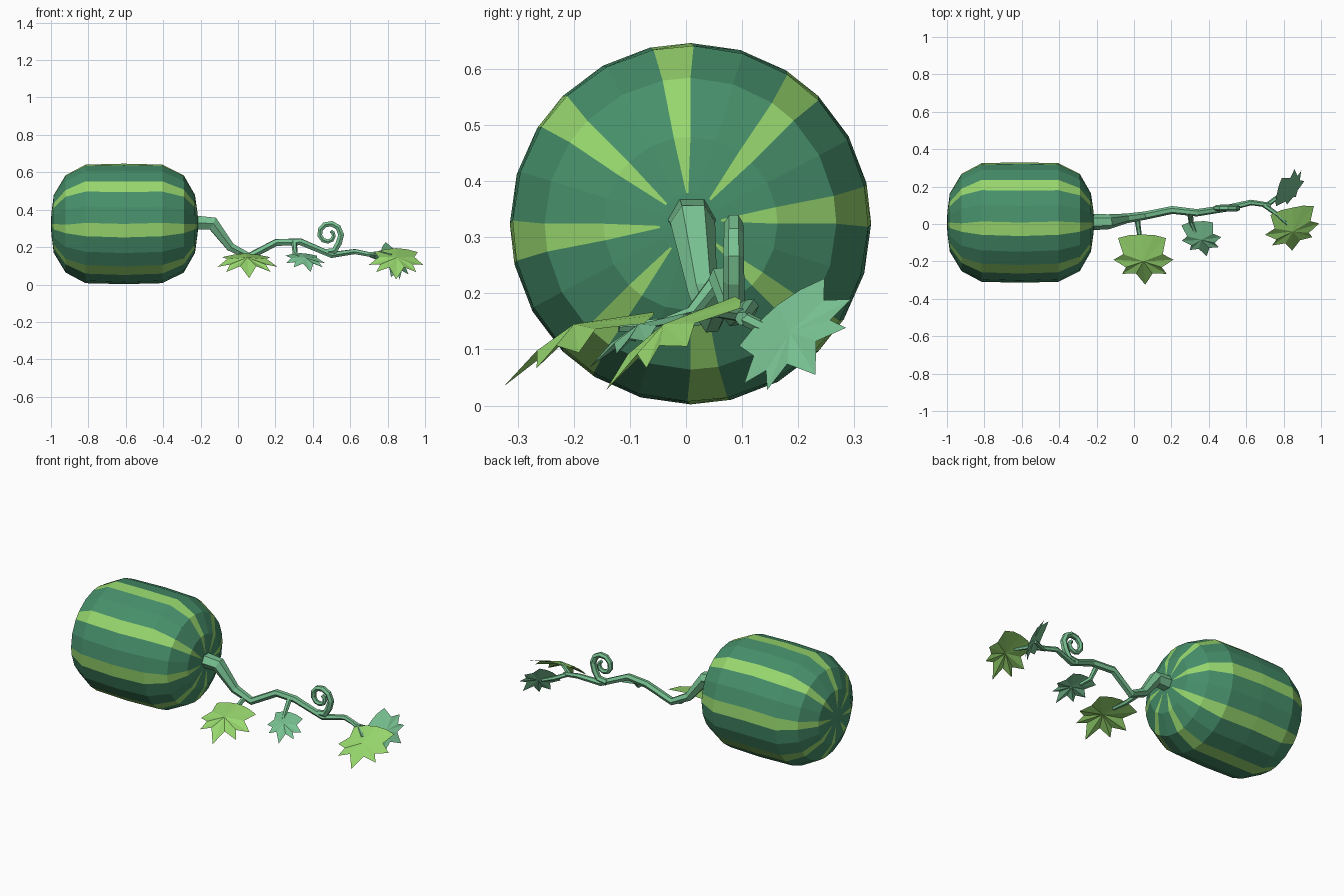
import bpy, bmesh
from math import sin, cos, radians
from mathutils import Vector

cube = bpy.data.objects.get("Cube")
if cube:
    bpy.data.objects.remove(cube)


def material(name, rgb):
    m = bpy.data.materials.new(name)
    m.use_nodes = True
    m.diffuse_color = (*rgb, 1)
    m.node_tree.nodes["Principled BSDF"].inputs["Base Color"].default_value = (*rgb, 1)
    return m


RIND = material("dark green rind", (0.062, 0.275, 0.145))
LIME = material("lime green", (0.31, 0.68, 0.155))
MINT = material("mint green", (0.19, 0.54, 0.29))


def mesh_object(name, bm, *mats):
    bmesh.ops.recalc_face_normals(bm, faces=bm.faces)
    me = bpy.data.meshes.new(name)
    bm.to_mesh(me)
    bm.free()
    for m in mats:
        me.materials.append(m)
    ob = bpy.data.objects.new(name, me)
    bpy.context.collection.objects.link(ob)
    return ob


# Melon: lathe along x; each ring is (x, radius, stripe start, stripe width)
def melon():
    rings = [(-0.998, 0.055, 4, 4), (-0.985, 0.155, 0, 11), (-0.922, 0.26, 1, 10),
             (-0.815, 0.317, -1, 13), (-0.61, 0.322, 0, 13), (-0.405, 0.317, -1, 13),
             (-0.29, 0.26, 0, 11), (-0.23, 0.155, 0, 11), (-0.216, 0.055, 4, 4)]
    bm = bmesh.new()
    loops = []
    for x, r, start, width in rings:
        gap = (45 - width) / 2
        loop = []
        for k in range(8):
            for extra in (0, width, width + gap):
                a = radians(45 * k + start + extra)
                loop.append(bm.verts.new((x, 0.008 + r * cos(a), 0.324 + r * sin(a))))
        loops.append(loop)
    n = len(loops[0])
    for one, two in zip(loops, loops[1:]):
        for i in range(n):
            j = (i + 1) % n
            f = bm.faces.new((one[i], one[j], two[j], two[i]))
            f.material_index = 1 if i % 3 == 0 else 0
    for loop, x in ((loops[0], -1.0), (loops[-1], -0.212)):
        pole = bm.verts.new((x, 0.008, 0.324))
        for i in range(n):
            bm.faces.new((pole, loop[i], loop[(i + 1) % n]))
    mesh_object("melon", bm, RIND, LIME)


# Six-sided tapered tube along (x, y, z, radius) points
def tube(name, points):
    cu = bpy.data.curves.new(name, "CURVE")
    cu.dimensions = "3D"
    cu.bevel_depth = 1
    cu.bevel_resolution = 1
    cu.use_fill_caps = True
    sp = cu.splines.new("POLY")
    sp.points.add(len(points) - 1)
    for p, (x, y, z, r) in zip(sp.points, points):
        p.co = (x, y, z, 1)
        p.radius = r
    sp.use_smooth = False
    cu.materials.append(MINT)
    ob = bpy.data.objects.new(name, cu)
    bpy.context.collection.objects.link(ob)
    bpy.ops.object.select_all(action="DESELECT")
    ob.select_set(True)
    bpy.context.view_layer.objects.active = ob
    bpy.ops.object.convert(target="MESH")


# Pleated leaf: half outline mirrored, fanned from a raised centre
HALF = [(1, 0), (0.5, 0.27), (0.58, 0.74), (0.28, 0.6), (0.08, 1),
        (-0.2, 0.66), (-0.72, 0.8), (-0.85, 0.4), (-0.88, 0)]


def leaf(name, mat, centre, forward, side, dome):
    c, f, s = Vector(centre), Vector(forward), Vector(side)
    up = f.cross(s).normalized()
    if up.z < 0:
        up = -up
    outline = HALF + [(a, -b) for a, b in HALF[-2:0:-1]]
    bm = bmesh.new()
    rim = [bm.verts.new(c + f * a + s * b - up * dome * min(1, a * a + b * b))
           for a, b in outline]
    top = bm.verts.new(c)
    under = bm.verts.new(c - up * 0.012)
    for i, v in enumerate(rim):
        w = rim[(i + 1) % len(rim)]
        bm.faces.new((top, v, w))
        bm.faces.new((under, w, v))
    mesh_object(name, bm, mat)


melon()

# Vine and twigs
tube("vine", [(-0.24, 0.01, 0.332, 0.044), (-0.135, 0.012, 0.326, 0.04),
              (-0.04, 0.03, 0.2, 0.026), (0.06, 0.045, 0.15, 0.022),
              (0.205, 0.075, 0.225, 0.021), (0.335, 0.06, 0.228, 0.02),
              (0.5, 0.085, 0.158, 0.018), (0.625, 0.115, 0.176, 0.015),
              (0.73, 0.1, 0.155, 0.013)])
tube("first_twig", [(0.015, 0.04, 0.16, 0.016), (0.025, -0.03, 0.145, 0.013),
                    (0.04, -0.12, 0.14, 0.01)])
tube("second_twig", [(0.3, 0.06, 0.228, 0.016), (0.305, 0.01, 0.165, 0.013),
                     (0.33, -0.045, 0.145, 0.01)])
tube("third_twig", [(0.69, 0.105, 0.16, 0.013), (0.76, 0.055, 0.168, 0.012),
                    (0.82, 0.0, 0.155, 0.009)])
tube("fourth_twig", [(0.71, 0.1, 0.157, 0.013), (0.77, 0.145, 0.135, 0.012),
                     (0.825, 0.18, 0.122, 0.009)])

# Curled tendril: a shrinking spiral above the vine
curl = [(0.46, 0.085, 0.172, 0.019), (0.515, 0.085, 0.18, 0.019)]
for i in range(13):
    a = radians(-40 + 38 * i)
    r = 0.072 - 0.0042 * i
    curl.append((0.484 + r * cos(a), 0.085, 0.268 + r * sin(a), 0.019 - 0.0007 * i))
tube("tendril", curl)

# Leaves
leaf("first_leaf", LIME, (0.05, -0.2, 0.145), (0.01, -0.145, -0.065), (0.16, 0, 0), 0.05)
leaf("second_leaf", MINT, (0.36, -0.085, 0.145), (0.03, -0.1, -0.05), (0.105, 0.01, 0), 0.03)
leaf("third_leaf", LIME, (0.85, -0.04, 0.145), (0.0, -0.125, -0.085), (0.145, 0.03, 0), 0.04)
leaf("fourth_leaf", MINT, (0.845, 0.185, 0.13), (0.08, 0.035, -0.065), (0.02, 0.095, 0.075), 0.02)
